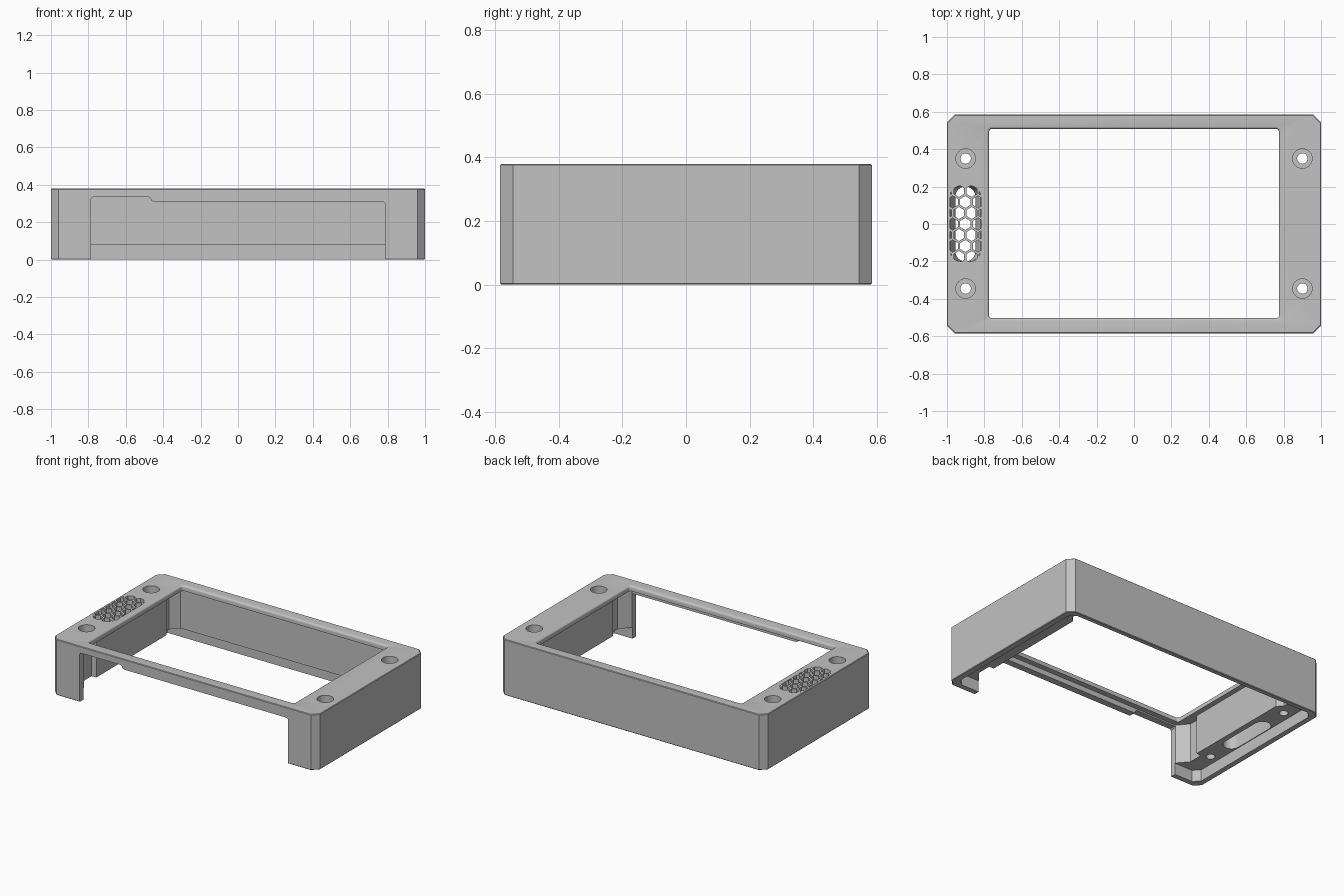
import bpy, bmesh, math

if "Cube" in bpy.data.objects:
    bpy.data.objects.remove(bpy.data.objects["Cube"], do_unlink=True)

grey = bpy.data.materials.new("plain_grey")
grey.use_nodes = True
GREY = (0.54, 0.54, 0.54, 1)
grey.diffuse_color = GREY
grey.node_tree.nodes["Principled BSDF"].inputs["Base Color"].default_value = GREY


def rounded(x0, x1, y0, y1, r, steps=4):
    """Rectangle outline with rounded corners; one step gives chamfers."""
    pts = []
    corners = [(x1 - r, y1 - r), (x0 + r, y1 - r), (x0 + r, y0 + r), (x1 - r, y0 + r)]
    for q, (cx, cy) in enumerate(corners):
        for i in range(steps + 1):
            a = math.pi / 2 * (q + i / steps)
            pts.append((cx + r * math.cos(a), cy + r * math.sin(a)))
    return pts


def ring(cx, cy, r, n, turn=0.0):
    return [(cx + r * math.cos(turn + math.tau * i / n),
             cy + r * math.sin(turn + math.tau * i / n)) for i in range(n)]


def add_loft(bm, layers):
    """Closed solid through outlines given as (points, height)."""
    rows = [[bm.verts.new((x, y, z)) for x, y in pts] for pts, z in layers]
    n = len(rows[0])
    for low, high in zip(rows, rows[1:]):
        for i in range(n):
            j = (i + 1) % n
            bm.faces.new((low[i], low[j], high[j], high[i]))
    bm.faces.new(rows[0][::-1])
    bm.faces.new(rows[-1])


def make(name, *solids):
    bm = bmesh.new()
    for layers in solids:
        add_loft(bm, layers)
    bmesh.ops.recalc_face_normals(bm, faces=bm.faces[:])
    mesh = bpy.data.meshes.new(name)
    bm.to_mesh(mesh)
    bm.free()
    mesh.materials.append(grey)
    ob = bpy.data.objects.new(name, mesh)
    bpy.context.collection.objects.link(ob)
    return ob


def boolean(target, cutter, operation="DIFFERENCE"):
    mod = target.modifiers.new("cut", "BOOLEAN")
    mod.operation = operation
    mod.solver = "EXACT"
    mod.object = cutter
    bpy.context.view_layer.objects.active = target
    bpy.ops.object.modifier_apply(modifier=mod.name)
    bpy.data.objects.remove(cutter, do_unlink=True)


# Outer shell with chamfered corners and finely broken rims
H, E = 0.38, 0.004
outer = rounded(-1, 1, -0.585, 0.585, 0.04, 1)
inner = rounded(-1 + E, 1 - E, -0.585 + E, 0.585 - E, 0.04, 1)
case = make("case_frame", [(inner, 0), (outer, E), (outer, H - E), (inner, H)])

# Shallow seat for a base cover
seat = rounded(-0.96, 0.96, -0.545, 0.555, 0.04, 1)
boolean(case, make("cover_seat", [(seat, -0.1), (seat, 0.078)]))

# Main cavity, widened at its four corners by angled pockets
half = [(0.785, -0.54), (0.845, -0.47), (0.845, -0.37), (0.81, -0.37),
        (0.81, 0.385), (0.845, 0.42), (0.845, 0.465), (0.795, 0.518)]
plan = half + [(-x, y) for x, y in reversed(half)]
boolean(case, make("cavity", [(plan, -0.2), (plan, 0.345)]))

# Display opening with a softly rounded top lip
R = 0.014
layers = [(rounded(-0.775, 0.775, -0.503, 0.508, 0.015), 0.2)]
for i in range(5):
    a = math.pi / 2 * i / 4
    d = R * (1 - math.cos(a))
    layers.append((rounded(-0.775 - d, 0.775 + d, -0.503 - d, 0.508 + d, 0.015 + d),
                   H - R + R * math.sin(a)))
layers.append((layers[-1][0], H + 0.1))
boolean(case, make("display_opening", layers))

# Stepped front opening, drawn in x and z then turned upright
front = [(-0.785, -0.1), (0.785, -0.1), (0.785, 0.302), (0.777, 0.31), (-0.455, 0.31),
         (-0.464, 0.316), (-0.468, 0.33), (-0.476, 0.335), (-0.777, 0.335), (-0.785, 0.327)]
notch = make("front_opening", [(front, 0.52), (front, 0.8)])
for v in notch.data.vertices:
    x, z, depth = v.co
    v.co = (x, -depth, z)
boolean(case, notch)

# Counterbored screw holes
for sx in (-1, 1):
    for y in (-0.345, 0.35):
        bore, head = ring(sx * 0.9, y, 0.028, 24), ring(sx * 0.9, y, 0.052, 24)
        boolean(case, make("screw_hole", [(bore, -0.1), (bore, H - 0.05),
                                          (head, H - 0.05), (head, H + 0.1)]))

# Vent shaft, flaring out under the grille
shaft = rounded(-0.955, -0.848, -0.2, 0.2, 0.053, 6)
trim = rounded(-0.984, -0.819, -0.2, 0.204, 0.06, 6)
boolean(case, make("vent_shaft", [(shaft, -0.1), (shaft, 0.29), (trim, H - 0.03)]))

# Honeycomb holes trimmed to a rounded outline
pitch = 0.068
cells = []
for row in range(-4, 5):
    shift = pitch / 2 if row % 2 else 0
    for col in range(-2, 3):
        cell = ring(-0.902 + col * pitch + shift, row * pitch * 0.866, 0.032, 6, math.pi / 6)
        cells.append([(cell, H - 0.035), (cell, H + 0.05)])
comb = make("honeycomb", *cells)
boolean(comb, make("honeycomb_trim", [(trim, H - 0.2), (trim, H + 0.2)]), "INTERSECT")
boolean(case, comb)

# Crisp flats, smooth bores and lip
bpy.ops.object.select_all(action="DESELECT")
case.select_set(True)
bpy.context.view_layer.objects.active = case
bpy.ops.object.shade_smooth_by_angle(angle=math.radians(28))
